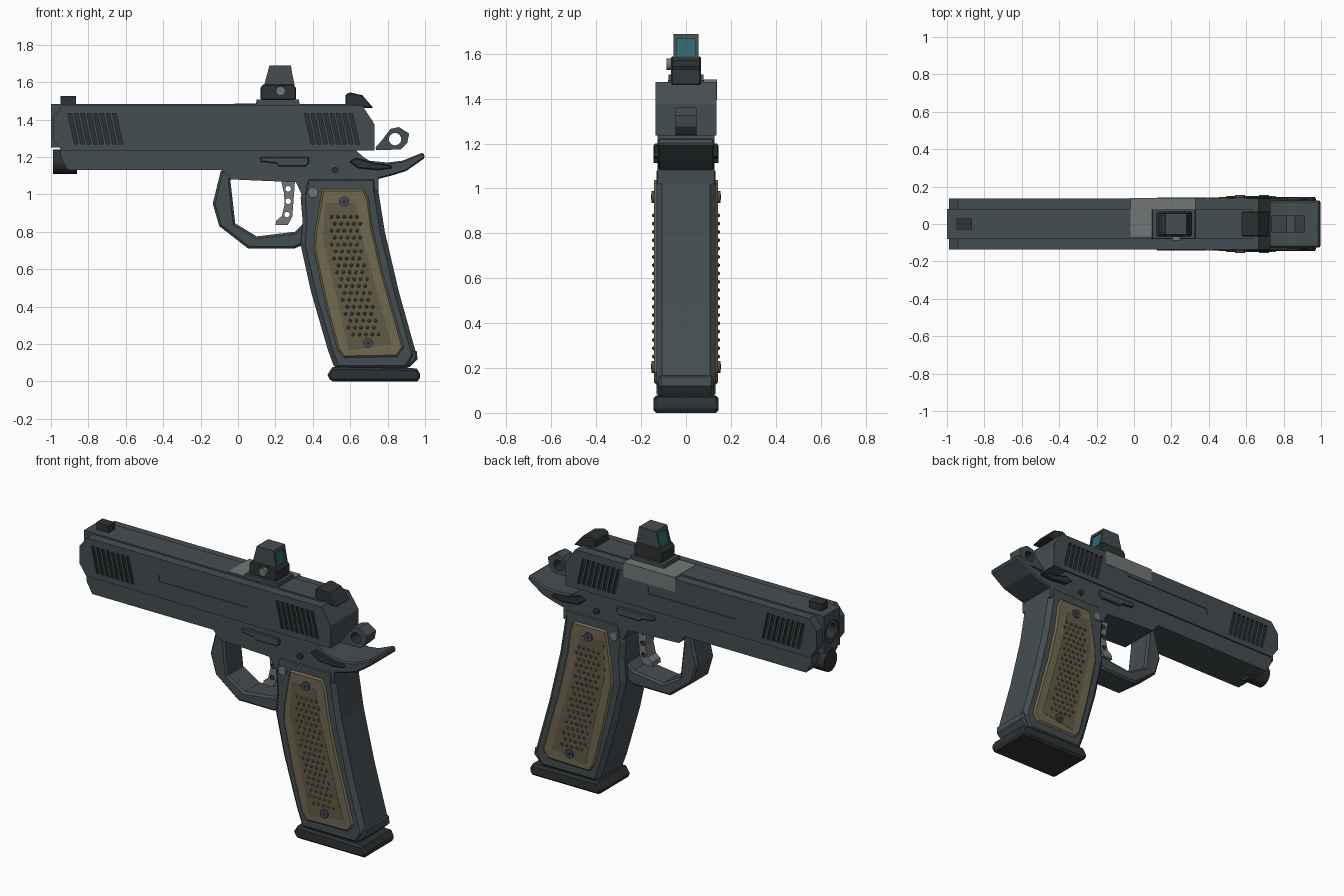
import bpy, bmesh, math
from mathutils import Matrix, Vector


def material(name, rgb):
    m = bpy.data.materials.new(name)
    m.diffuse_color = (*rgb, 1)
    return m


BODY = material("gunmetal", (0.06, 0.075, 0.083))
DARK = material("dark_metal", (0.028, 0.032, 0.035))
STEEL = material("bare_steel", (0.17, 0.185, 0.185))
TAN = material("tan_grip", (0.165, 0.14, 0.083))
TAN2 = material("tan_inlay", (0.115, 0.1, 0.062))
GLASS = material("teal_glass", (0.03, 0.14, 0.16))


def finish(bm, name, mat):
    bmesh.ops.recalc_face_normals(bm, faces=bm.faces)
    me = bpy.data.meshes.new(name)
    bm.to_mesh(me)
    bm.free()
    me.materials.append(mat)
    ob = bpy.data.objects.new(name, me)
    bpy.context.collection.objects.link(ob)
    return ob


def mirror_y(ob):
    m = ob.modifiers.new("mirror", 'MIRROR')
    m.use_axis = (False, True, False)
    m.use_mirror_merge = False


def prism(name, polys, y0, y1, mat=BODY, bevel=0, mirror=False):
    """Extrude one or more (x, z) outlines from y0 to y1."""
    if not isinstance(polys[0][0], (tuple, list)):
        polys = [polys]
    bm = bmesh.new()
    for pts in polys:
        f = bm.faces.new([bm.verts.new((x, y0, z)) for x, z in pts])
        r = bmesh.ops.extrude_face_region(bm, geom=[f])
        bmesh.ops.translate(bm, vec=(0, y1 - y0, 0),
                            verts=[v for v in r["geom"] if isinstance(v, bmesh.types.BMVert)])
    ob = finish(bm, name, mat)
    if bevel:
        b = ob.modifiers.new("bevel", 'BEVEL')
        b.width, b.segments = bevel, 1
        b.limit_method, b.angle_limit = 'ANGLE', math.radians(60)
    if mirror:
        mirror_y(ob)
    return ob


def box(x0, x1, z0, z1):
    return [(x0, z0), (x1, z0), (x1, z1), (x0, z1)]


def cyl(name, spots, r, length, axis='Y', mat=BODY, n=24, r2=None):
    bm = bmesh.new()
    rot = Matrix.Rotation(math.pi / 2, 4, 'X' if axis == 'Y' else 'Y')
    for s in spots:
        bmesh.ops.create_cone(bm, cap_ends=True, segments=n, radius1=r, radius2=r2 or r,
                              depth=length, matrix=Matrix.Translation(Vector(s)) @ rot)
    ob = finish(bm, name, mat)
    bpy.ops.object.select_all(action='DESELECT')
    ob.select_set(True)
    bpy.context.view_layer.objects.active = ob
    bpy.ops.object.shade_smooth_by_angle()
    return ob


def cut(ob, cutter):
    m = ob.modifiers.new("cut", 'BOOLEAN')
    m.operation, m.solver, m.object = 'DIFFERENCE', 'EXACT', cutter
    m.material_mode = 'TRANSFER'
    cutter.hide_render = True
    cutter.hide_set(True)


# slide: wide outer shell plus narrow raised core
slide = prism("slide", [(-0.99, 1.3), (-0.945, 1.235), (0.73, 1.235), (0.73, 1.375), (0.665, 1.474),
                        (-0.94, 1.474), (-0.99, 1.41)], -0.136, 0.136)
core = prism("slide_core", box(-1.0, 0.63, 1.25, 1.483), -0.08, 0.08)

# slanted serrations, side groove and muzzle bore
slots = []
for start in (-0.91, 0.355):
    for i in range(8):
        x = start + i * 0.034
        slots.append([(x, 1.432), (x + 0.02, 1.432), (x + 0.056, 1.27), (x + 0.036, 1.27)])
cut(slide, prism("serration_cutter", slots, 0.122, 0.16, DARK, mirror=True))
cut(slide, prism("groove_cutter", box(-0.445, 0.165, 1.335, 1.376), 0.131, 0.16, BODY, mirror=True))
bore = cyl("bore_cutter", [(-1.0, 0, 1.36)], 0.068, 0.24, 'X', DARK)
cut(slide, bore)
cut(core, bore)

# barrel tube, chamber and recoil plug
barrel = cyl("barrel", [(-0.9, 0, 1.36)], 0.066, 0.19, 'X')
cut(barrel, cyl("barrel_cutter", [(-0.95, 0, 1.36)], 0.045, 0.2, 'X', DARK))
prism("chamber", box(-0.02, 0.33, 1.395, 1.485), -0.066, 0.138, STEEL)
cyl("recoil_plug", [(-0.925, 0, 1.175)], 0.065, 0.13, 'X', DARK)

# frame, trigger guard and grip body
prism("frame", [(-0.95, 1.236), (0.63, 1.236), (0.67, 1.2), (0.75, 1.15), (0.75, 1.02), (0.34, 1.0),
                (0.31, 1.065), (-0.04, 1.08), (-0.08, 1.13), (-0.91, 1.13), (-0.95, 1.2)],
      -0.127, 0.127)
prism("trigger_guard", [(-0.09, 1.135), (-0.135, 0.95), (-0.1, 0.83), (0.055, 0.71), (0.3, 0.71),
                        (0.4, 0.75), (0.4, 0.88), (0.345, 0.84), (0.305, 0.8), (0.1, 0.775),
                        (-0.015, 0.845), (-0.04, 1.07), (-0.03, 1.12)], -0.085, 0.085, bevel=0.012)
prism("grip_body", [(0.36, 1.1), (0.335, 0.98), (0.345, 0.86), (0.335, 0.73), (0.39, 0.48), (0.48, 0.17),
                    (0.52, 0.06), (0.91, 0.06), (0.955, 0.14), (0.86, 0.48), (0.785, 0.8),
                    (0.75, 1.02), (0.745, 1.1)], -0.132, 0.132, bevel=0.025)
prism("grip_heel", [(0.83, 0.13), (0.91, 0.07), (0.96, 0.12), (0.955, 0.17), (0.9, 0.16)],
      -0.122, 0.122, bevel=0.01)
prism("magazine_base", [(0.495, 0), (0.96, 0), (0.98, 0.03), (0.955, 0.07), (0.505, 0.077),
                        (0.478, 0.035)], -0.145, 0.145, DARK, bevel=0.012)

# beavertail and hammer
prism("beavertail", [(0.62, 1.215), (0.7, 1.18), (0.8, 1.17), (0.88, 1.18), (0.99, 1.225), (1.0, 1.195),
                     (0.9, 1.125), (0.82, 1.1), (0.74, 1.08), (0.62, 1.08)],
      -0.125, 0.125, BODY, bevel=0.008)
hammer = prism("hammer", [(0.735, 1.25), (0.74, 1.236), (0.87, 1.24), (0.905, 1.275), (0.915, 1.325),
                          (0.86, 1.36), (0.815, 1.35), (0.77, 1.29)], -0.046, 0.046)
cut(hammer, cyl("hammer_cutter", [(0.84, 0, 1.295)], 0.033, 0.3, mat=DARK))

# trigger with three lightening holes
trigger = prism("trigger", [(0.23, 1.075), (0.305, 1.075), (0.297, 0.97), (0.29, 0.88), (0.265, 0.835),
                            (0.2, 0.835), (0.205, 0.86), (0.235, 0.885), (0.25, 0.95), (0.245, 1.01)],
                -0.04, 0.04, STEEL)
cut(trigger, cyl("trigger_cutter", [(0.268, 0, 1.03), (0.268, 0, 0.963), (0.262, 0, 0.892)],
                 0.015, 0.3, mat=DARK, n=16))

# controls on both sides
prism("slide_stop", [(0.12, 1.2), (0.38, 1.2), (0.38, 1.165), (0.36, 1.15), (0.22, 1.15), (0.205, 1.165),
                     (0.12, 1.175)], 0.12, 0.142, bevel=0.005, mirror=True)
prism("safety_lever", [(0.595, 1.175), (0.63, 1.195), (0.72, 1.17), (0.82, 1.155), (0.825, 1.14),
                       (0.75, 1.13), (0.64, 1.14)], 0.11, 0.145, DARK, bevel=0.005, mirror=True)
cyl("frame_pin", [(0.52, 0, 1.13)], 0.017, 0.29, mat=DARK, n=16)
cyl("magazine_release", [(0.4, 0, 1.01)], 0.027, 0.285, mat=STEEL)

# grip panels, stippling and screws
prism("grip_panel", [(0.45, 1.03), (0.675, 1.03), (0.7, 0.97), (0.72, 0.82), (0.775, 0.58), (0.888, 0.18),
                     (0.85, 0.13), (0.565, 0.125), (0.53, 0.17), (0.47, 0.4), (0.405, 0.7), (0.41, 0.8)],
      0.12, 0.142, TAN, bevel=0.012, mirror=True)
prism("grip_inlay", [(0.465, 0.955), (0.63, 0.955), (0.655, 0.8), (0.71, 0.6), (0.82, 0.2), (0.59, 0.165),
                     (0.52, 0.48), (0.455, 0.75)], 0.13, 0.1435, TAN2, mirror=True)
bm = bmesh.new()
for row in range(18):
    z = 0.88 - row * 0.037
    left = 0.5 + max(0, 0.72 - z) * 0.21 + (row % 2) * 0.017
    for col in range(5):
        bmesh.ops.create_icosphere(bm, subdivisions=1, radius=0.011,
                                   matrix=Matrix.Translation((left + col * 0.034, 0.141, z)))
mirror_y(finish(bm, "grip_stippling", TAN2))
screws = [(0.567, 0, 0.962), (0.695, 0, 0.205)]
cyl("grip_screws", screws, 0.027, 0.308, mat=BODY)
cyl("screw_sockets", screws, 0.012, 0.311, mat=DARK, n=6)

# iron sights
prism("front_sight", box(-0.95, -0.865, 1.47, 1.527), -0.03, 0.03, DARK)
prism("rear_sight", [(0.575, 1.475), (0.575, 1.535), (0.6, 1.545), (0.665, 1.53), (0.725, 1.46),
                     (0.64, 1.465)], -0.067, 0.067, DARK, bevel=0.006)

# reflex sight: stepped base, hood walls and roof around a glass block
prism("optic_plate", [(0.095, 1.478), (0.33, 1.478), (0.325, 1.508), (0.1, 1.508)], -0.078, 0.078)
prism("optic_body", [(0.12, 1.505), (0.31, 1.505), (0.31, 1.57), (0.295, 1.588), (0.135, 1.588),
                     (0.12, 1.57)], -0.066, 0.066, DARK, bevel=0.006)
prism("optic_hood_wall", [(0.14, 1.585), (0.302, 1.585), (0.282, 1.687), (0.168, 1.687)],
      0.042, 0.056, mirror=True)
prism("optic_hood_roof", [(0.162, 1.668), (0.287, 1.668), (0.282, 1.688), (0.168, 1.688)], -0.056, 0.056)
prism("optic_lens", [(0.15, 1.585), (0.292, 1.585), (0.278, 1.67), (0.172, 1.67)], -0.043, 0.043, GLASS)
cyl("optic_knob", [(0.228, -0.072, 1.553)], 0.025, 0.03, mat=STEEL)
